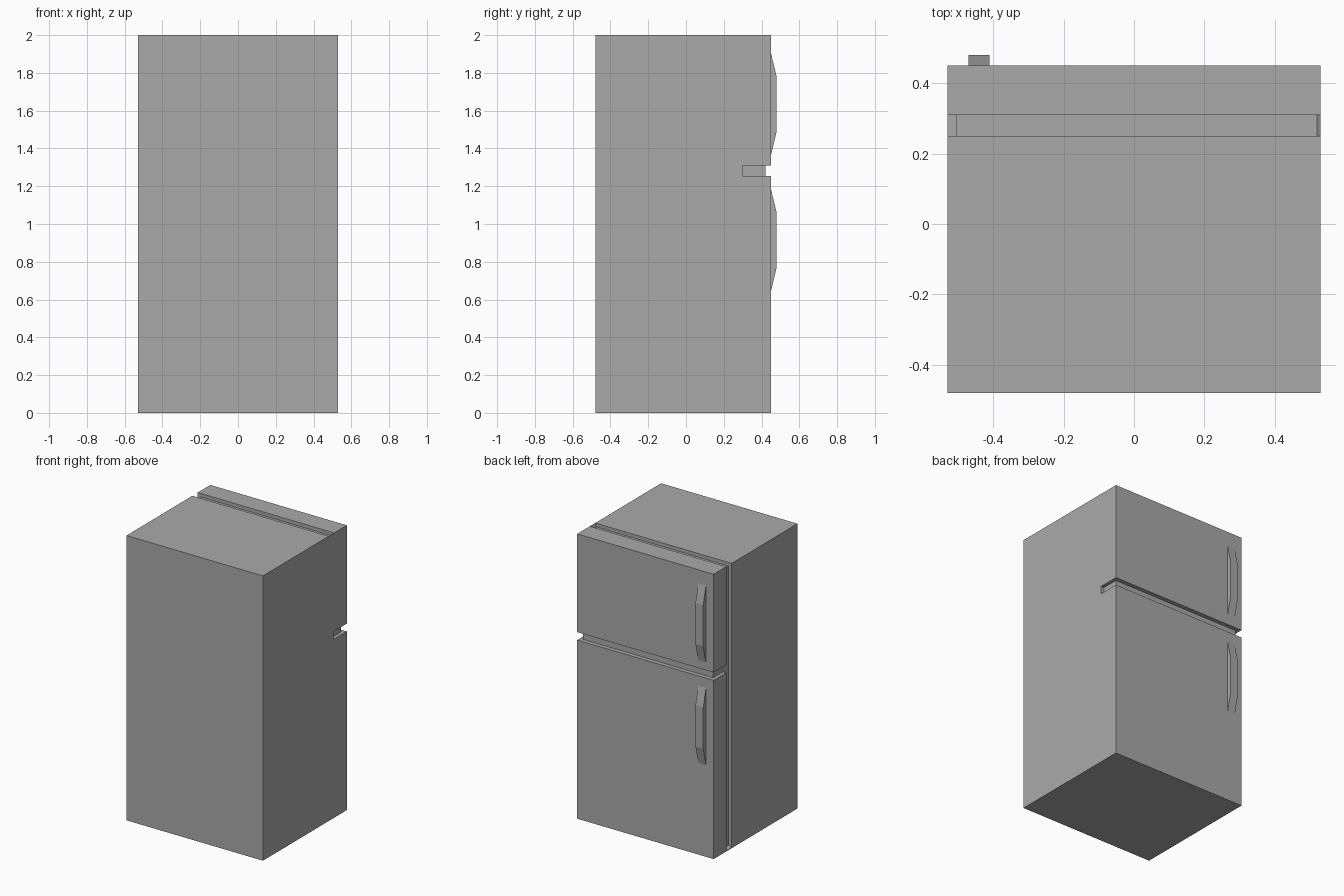
import bpy
import bmesh

cube = bpy.data.objects.get("Cube")
if cube:
    bpy.data.objects.remove(cube, do_unlink=True)

# Single flat grey
GREY = 0.4
grey = bpy.data.materials.new("appliance grey")
grey.use_nodes = True
grey.diffuse_color = (GREY, GREY, GREY, 1)
grey.node_tree.nodes["Principled BSDF"].inputs["Base Color"].default_value = (GREY, GREY, GREY, 1)


def extrude(name, points, offset):
    """Closed flat outline swept along an offset."""
    bm = bmesh.new()
    face = bm.faces.new([bm.verts.new(p) for p in points])
    swept = bmesh.ops.extrude_face_region(bm, geom=[face])["geom"]
    verts = [v for v in swept if isinstance(v, bmesh.types.BMVert)]
    bmesh.ops.translate(bm, verts=verts, vec=offset)
    bmesh.ops.recalc_face_normals(bm, faces=bm.faces)
    mesh = bpy.data.meshes.new(name)
    bm.to_mesh(mesh)
    bm.free()
    mesh.materials.append(grey)
    obj = bpy.data.objects.new(name, mesh)
    bpy.context.collection.objects.link(obj)
    return obj


def box(name, x, y, z):
    outline = [(x[0], y[0], z[0]), (x[1], y[0], z[0]), (x[1], y[0], z[1]), (x[0], y[0], z[1])]
    return extrude(name, outline, (0, y[1] - y[0], 0))


W = 0.53              # half width
INSET = W - 0.025     # recessed seal
H = 2.0
SEAM = (1.255, 1.31)  # gap between the doors
BACK, DOOR, FACE = 0.25, 0.31, 0.45

# Cabinet and doors
box("cabinet", (-W, W), (-0.48, BACK), (0, H))
box("lower_door", (-W, W), (DOOR, FACE), (0, SEAM[0]))
box("upper_door", (-W, W), (DOOR, FACE), (SEAM[1], H))

# Recessed divider seen between the doors
box("divider", (-INSET, INSET), (0.29, 0.42), (SEAM[0] - 0.02, SEAM[1] + 0.02))

# Seal: set back on top and on the handle side, flush on the hinge side
seal_outline = [(-W, 0), (W, 0), (W, H), (W - 0.01, H - 0.025),
                (-INSET, H - 0.025), (-INSET, 0.015), (-W, 0.005)]
seal = extrude("door_seal", [(x, BACK, z) for x, z in seal_outline], (0, DOOR - BACK, 0))

# Continue the gap a little into the hinge side of the seal
cutter = box("seam_cutter", (INSET, W + 0.1), (0.30, 0.4), SEAM)
cutter.hide_render = True
cutter.hide_viewport = True
cutter.display_type = 'WIRE'
cut = seal.modifiers.new("seam", 'BOOLEAN')
cut.operation = 'DIFFERENCE'
cut.solver = 'EXACT'
cut.object = cutter
bpy.context.view_layer.update()
depsgraph = bpy.context.evaluated_depsgraph_get()
result = bpy.data.meshes.new_from_object(seal.evaluated_get(depsgraph))
seal.modifiers.clear()
seal.data = result
bpy.data.objects.remove(cutter, do_unlink=True)

# Tapered handles
for name, middle in (("lower_handle", 0.915), ("upper_handle", 1.635)):
    profile = [(FACE, -0.27), (0.48, -0.145), (0.48, 0.145), (FACE, 0.27)]
    extrude(name, [(-0.47, y, middle + z) for y, z in profile], (0.06, 0, 0))
